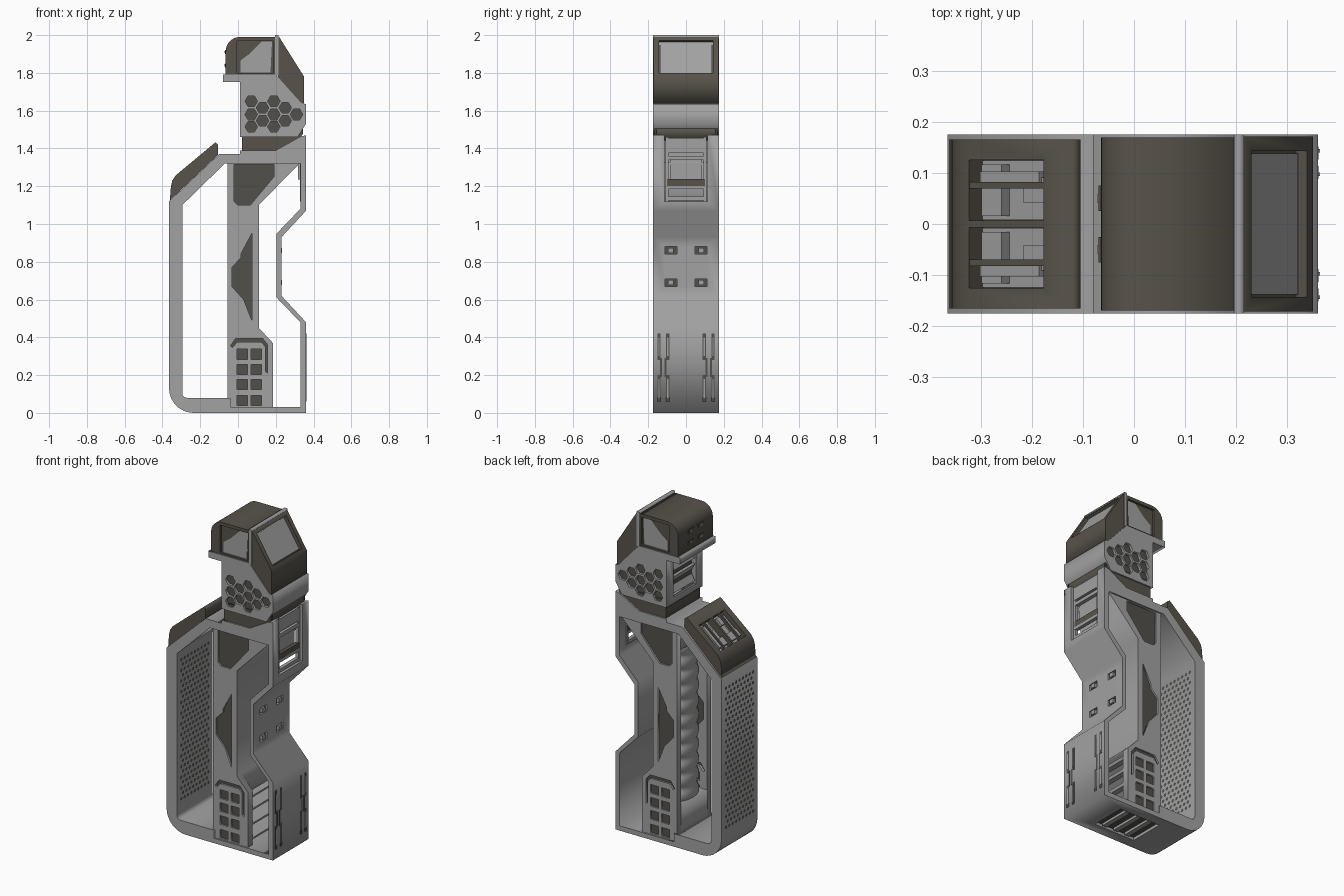
import bpy, bmesh, math
from mathutils import Matrix, Vector

if "Cube" in bpy.data.objects:
    bpy.data.objects.remove(bpy.data.objects["Cube"])


def material(name, rgb):
    m = bpy.data.materials.new(name)
    m.diffuse_color = (*rgb, 1)
    m.use_nodes = True
    m.node_tree.nodes["Principled BSDF"].inputs["Base Color"].default_value = m.diffuse_color
    return m


GREY = material("steel grey", (0.36, 0.36, 0.36))
DARK = material("dark bronze", (0.098, 0.088, 0.070))
HOLE = material("hole shade", (0.085, 0.080, 0.070))


def add(name, mesh, mat):
    ob = bpy.data.objects.new(name, mesh)
    bpy.context.collection.objects.link(ob)
    mesh.materials.clear()
    mesh.materials.append(mat)
    return ob


def prism(name, loops, y0, y1, mat):
    """Extrude x-z outlines (first is outer, others are holes) from y0 to y1."""
    cu = bpy.data.curves.new(name, 'CURVE')
    cu.dimensions, cu.fill_mode = '2D', 'BOTH'
    cu.extrude = abs(y1 - y0) / 2
    for pts in loops:
        sp = cu.splines.new('POLY')
        sp.points.add(len(pts) - 1)
        for p, (x, z) in zip(sp.points, pts):
            p.co = (x, z, 0, 1)
        sp.use_cyclic_u = True
    tmp = bpy.data.objects.new("tmp", cu)
    bpy.context.collection.objects.link(tmp)
    mesh = bpy.data.meshes.new_from_object(tmp.evaluated_get(bpy.context.evaluated_depsgraph_get()))
    bpy.data.objects.remove(tmp)
    mesh.transform(Matrix.Translation((0, (y0 + y1) / 2, 0)) @ Matrix.Rotation(math.pi / 2, 4, 'X'))
    bm = bmesh.new()
    bm.from_mesh(mesh)
    bmesh.ops.remove_doubles(bm, verts=bm.verts, dist=1e-5)
    bmesh.ops.recalc_face_normals(bm, faces=bm.faces)
    bm.to_mesh(mesh)
    bm.free()
    return add(name, mesh, mat)


def both(name, loops, y0, y1, mat):
    for side, s in (("front", -1), ("back", 1)):
        prism(f"{name}_{side}", loops, s * y0, s * y1, mat)


def box(name, c, size, mat, tilt=0):
    bm = bmesh.new()
    bmesh.ops.create_cube(bm, size=1)
    bm.transform(Matrix.Translation(c) @ Matrix.Rotation(tilt, 4, 'Y') @ Matrix.Diagonal((*size, 1)))
    mesh = bpy.data.meshes.new(name)
    bm.to_mesh(mesh)
    bm.free()
    return add(name, mesh, mat)


def cut(ob, c, size, tilt=0):
    cutter = box("cutter", c, size, ob.data.materials[0], tilt)
    mod = ob.modifiers.new("cut", 'BOOLEAN')
    mod.operation, mod.solver, mod.object = 'DIFFERENCE', 'EXACT', cutter
    mesh = bpy.data.meshes.new_from_object(ob.evaluated_get(bpy.context.evaluated_depsgraph_get()))
    ob.modifiers.clear()
    ob.data = mesh
    bpy.data.objects.remove(cutter)


def arc(cx, cz, r, a0, a1, n=8):
    return [(cx + r * math.cos(math.radians(a0 + (a1 - a0) * i / n)),
             cz + r * math.sin(math.radians(a0 + (a1 - a0) * i / n))) for i in range(n + 1)]


def rect(x0, x1, z0, z1):
    return [(x0, z0), (x1, z0), (x1, z1), (x0, z1)]


# Outer frame with one large opening
outer = arc(-0.235, 0.13, 0.13, 180, 270) + [
    (0.36, 0), (0.36, 0.48), (0.23, 0.62), (0.23, 0.93), (0.36, 1.07), (0.36, 1.47),
    (0.325, 1.46), (0.2, 1.39), (0.01, 1.39), (0.01, 1.37), (-0.1, 1.37), (-0.365, 1.12)]
opening = arc(-0.27, 0.105, 0.025, 180, 270, 4) + [
    (-0.04, 0.08), (-0.04, 0.03), (0.33, 0.03), (0.33, 0.48), (0.205, 0.61), (0.205, 0.95),
    (0.33, 1.08), (0.33, 1.32), (-0.07, 1.32), (-0.295, 1.10)]
frame = prism("outer_frame", [outer, opening], -0.175, 0.175, GREY)
cut(frame, (0.36, 0, 1.295), (0.10, 0.23, 0.35))
cut(frame, (0.05, 0, 0), (0.28, 0.22, 0.04))
for z in (0.69, 0.86):
    for y in (-0.08, 0.08):
        cut(frame, (0.23, y, z), (0.03, 0.065, 0.04))
        box("socket_floor", (0.213, y, z), (0.006, 0.07, 0.045), HOLE)
        box("socket_lug", (0.224, y, z), (0.02, 0.03, 0.026), GREY)

# Underside recess bars
box("underside_panel", (0.05, 0, 0.021), (0.28, 0.22, 0.006), DARK)
for x in (-0.03, 0.05, 0.13):
    box("underside_bar", (x, 0, 0.012), (0.03, 0.2, 0.018), GREY)

# Centre column: side plates with cut panels over dark backing, solid core
column = [(-0.055, 0.02), (0.185, 0.02), (0.185, 0.37), (0.11, 0.45), (0.11, 1.1), (0.33, 1.325), (-0.055, 1.325)]
keys = [rect(x - 0.027, x + 0.027, z - 0.027, z + 0.027) for x in (0.022, 0.097) for z in (0.065, 0.15, 0.23, 0.31)]
key_frame = [(-0.04, 0.355), (-0.012, 0.395), (0.13, 0.395), (0.157, 0.36), (0.157, 0.21),
             (0.145, 0.22), (0.145, 0.35), (0.125, 0.375), (-0.005, 0.375), (-0.03, 0.345)]
top_panel = [(-0.02, 1.315), (0.19, 1.315), (0.19, 1.25), (0.065, 1.10), (0.0, 1.10), (-0.02, 1.12)]
mid_panel = [(0.073, 0.95), (0.015, 0.84), (0.015, 0.82), (-0.033, 0.77), (-0.033, 0.67), (0.03, 0.6), (0.073, 0.49)]
both("column_plate", [column, key_frame, top_panel, mid_panel] + keys, 0.125, 0.167, GREY)
backing = [(-0.05, 0.03), (0.18, 0.03), (0.18, 0.365), (0.105, 0.445), (0.105, 1.105), (0.31, 1.32), (-0.05, 1.32)]
both("column_backing", [backing], 0.14, 0.157, HOLE)
core = [(0.05, 0.02), (0.12, 0.02), (0.12, 0.41), (0.185, 0.37), (0.11, 0.45), (0.11, 1.1), (0.33, 1.325), (0.05, 1.325)]
prism("column_core", [core], -0.13, 0.13, GREY)
prism("column_upper_block", [rect(-0.055, 0.06, 1.2, 1.325)], -0.13, 0.13, GREY)
prism("column_lower_block", [rect(-0.055, 0.06, 0.02, 0.24)], -0.13, 0.13, GREY)
for z in (0.08, 0.17, 0.26, 0.34):
    box("rack_shelf", (0.15, 0, z), (0.07, 0.25, 0.018), GREY, 0.4)

# Ribbed hose in the column's left recess
bm = bmesh.new()
rings, seg, prev = 73, 16, None
for i in range(rings):
    t = i / (rings - 1)
    k = 0.82 + 0.18 * abs(math.sin(t * math.pi * 11))
    ring = [bm.verts.new((0.0 + 0.052 * k * math.cos(a), 0.105 * k * math.sin(a), 0.22 + t * 1.0))
            for a in (j * math.tau / seg for j in range(seg))]
    if prev:
        for j in range(seg):
            bm.faces.new((prev[j], prev[(j + 1) % seg], ring[(j + 1) % seg], ring[j]))
    prev = ring
mesh = bpy.data.meshes.new("ribbed_hose")
bm.to_mesh(mesh)
bm.free()
hose = add("ribbed_hose", mesh, GREY)
for p in mesh.polygons:
    p.use_smooth = True

# Perforated left wall, inside and outside
bm = bmesh.new()
for x, s in ((-0.3655, -1), (-0.2945, 1)):
    for r in range(27):
        for c in range(9 - r % 2):
            y = (c - 4 + 0.5 * (r % 2)) * 0.033
            M = Matrix.Translation((x, y, 0.19 + r * 0.033)) @ Matrix.Rotation(s * math.pi / 2, 4, 'Y')
            bmesh.ops.create_circle(bm, cap_ends=True, segments=6, radius=0.0115, matrix=M)
mesh = bpy.data.meshes.new("perforations")
bm.to_mesh(mesh)
bm.free()
add("perforations", mesh, HOLE)

# Dark shoulder cap with two railed bays
cap = prism("shoulder_cap", [[(-0.361, 1.125), (-0.105, 1.367), (-0.105, 1.42), (-0.12, 1.432),
                              (-0.33, 1.257), (-0.348, 1.23), (-0.355, 1.20)]], -0.165, 0.165, DARK)
A = math.radians(-39.8)
U, N = Vector((math.cos(A), 0, -math.sin(A))), Vector((math.sin(A), 0, math.cos(A)))
C = Vector((-0.25, 0, 1.324))
for y in (-0.066, 0.066):
    off = Vector((0, y, 0))
    cut(cap, C + off, (0.19, 0.118, 0.09), A)
    box("bay_floor", C + off - N * 0.043, (0.188, 0.116, 0.006), GREY, A)
    box("bay_block", C + off - N * 0.03 - U * 0.05, (0.05, 0.1, 0.03), GREY, A)
    box("bay_block", C + off - N * 0.03 + U * 0.055, (0.05, 0.05, 0.025), GREY, A)
    box("bay_rail", C + off * 1.15 - N * 0.012, (0.19, 0.012, 0.02), DARK, A)
    box("bay_step", C + off * 1.4 - N * 0.025, (0.15, 0.02, 0.03), GREY, A)

# Ladder fittings in the upper right window
for y in (-0.1, 0.1):
    box("window_rail", (0.338, y, 1.29), (0.02, 0.016, 0.34), GREY)
for z, h, m in ((1.415, 0.08, GREY), (1.35, 0.022, GREY), (1.22, 0.035, DARK), (1.195, 0.02, GREY), (1.135, 0.02, GREY)):
    box("window_bar", (0.338, 0, z), (0.022, 0.2, h), m)
box("window_back_plate", (0.322, 0, 1.29), (0.01, 0.17, 0.11), GREY)

# Slots on the lower right face
for y in (-0.12, 0.12):
    for d in (-0.023, 0.023):
        for z in (0.13, 0.35):
            box("slot", (0.359, y + d, z), (0.005, 0.018, 0.14), HOLE)
            box("slot_bar", (0.36, y + d, z), (0.007, 0.007, 0.10), GREY)
        box("slot_waist", (0.359, y + d * 0.5, 0.24), (0.005, 0.01, 0.10), HOLE)

# Neck: collar, solid block, honeycomb skins
prism("collar", [[(0.02, 1.38), (0.2, 1.38), (0.335, 1.455), (0.348, 1.53), (0.3, 1.5), (0.02, 1.5)]], -0.166, 0.166, DARK)
neck = [(0.01, 1.46), (0.315, 1.46), (0.36, 1.53), (0.36, 1.635), (0.335, 1.64), (0.205, 1.785), (0.01, 1.785)]
block = prism("neck_block", [neck], -0.157, 0.157, GREY)
cut(block, (0.01, 0, 1.615), (0.06, 0.22, 0.23))
box("neck_recess_back", (0.042, 0, 1.615), (0.006, 0.22, 0.23), DARK)
for z, t in ((1.54, 0.5), (1.61, -0.5), (1.68, 0.5)):
    box("neck_louvre", (0.026, 0, z), (0.014, 0.2, 0.045), GREY, t)
hexes = []
for col, zs in enumerate(((1.515, 1.58, 1.65), (1.547, 1.615), (1.515, 1.58, 1.65), (1.547, 1.615), (1.58,))):
    hexes += [arc(0.07 + 0.06 * col, z, 0.033, 0, 300, 5) for z in zs]
both("honeycomb_skin", [neck] + hexes, 0.157, 0.175, GREY)
both("honeycomb_backing", [rect(0.03, 0.345, 1.475, 1.69)], 0.155, 0.16, HOLE)

# Head: lip, dark shell, rim and side windows
prism("head_lip", [rect(-0.08, 0.205, 1.752, 1.792)], -0.175, 0.175, GREY)
shell = prism("head_shell", [[(0.2, 1.785), (0.2, 1.99)] + arc(0.01, 1.915, 0.075, 90, 180) + [(-0.065, 1.785)]],
              -0.169, 0.169, DARK)
prism("head_rim", [rect(0.196, 0.215, 1.785, 2.0)], -0.175, 0.175, GREY)
for s in (-1, 1):
    cut(shell, (0.09, s * 0.17, 1.885), (0.19, 0.03, 0.17))
both("head_side_pane", [[(0.012, 1.802), (0.172, 1.802), (0.18, 1.965), (0.125, 1.965), (0.06, 1.9), (0.012, 1.865)]],
     0.15, 0.159, GREY)
for y in (-0.05, 0.05):
    for z in (1.84, 1.91):
        box("head_rear_lug", (-0.066, y, z), (0.006, 0.05, 0.022), HOLE)
        box("head_rear_stud", (-0.067, y, z), (0.008, 0.018, 0.012), GREY)

# Visor with recessed screen
visor = prism("visor", [[(0.213, 1.992), (0.218, 1.99), (0.35, 1.78), (0.35, 1.63), (0.33, 1.635), (0.213, 1.77)]],
              -0.171, 0.171, DARK)
A = math.atan2(0.21, 0.132)
C = Vector((0.284, 0, 1.885))
N = Vector((math.sin(A), 0, math.cos(A)))
cut(visor, C, (0.205, 0.285, 0.05), A)
box("visor_screen", C - N * 0.022, (0.195, 0.275, 0.008), GREY, A)
